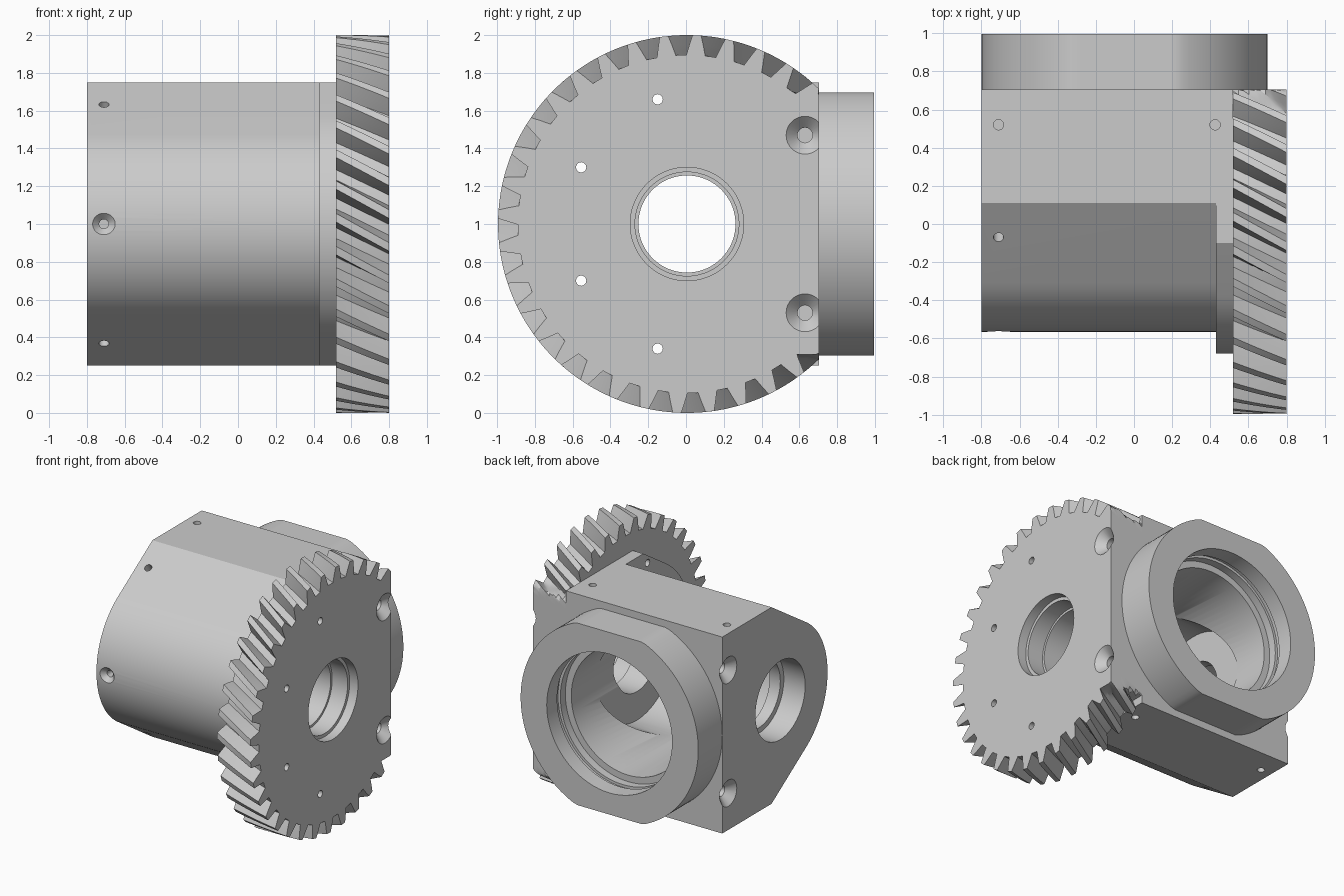
import bpy, bmesh, math
from mathutils import Vector

cube = bpy.data.objects.get("Cube")
if cube:
    bpy.data.objects.remove(cube)

CY, CZ = 0.005, 1.0          # main axis, running along x
BACK = 0.705                 # flat back face of the housing

grey = bpy.data.materials.new("machined grey")
grey.use_nodes = True
grey.diffuse_color = (0.6, 0.6, 0.6, 1)
grey.node_tree.nodes["Principled BSDF"].inputs["Base Color"].default_value = grey.diffuse_color


def loft(name, rings):
    """Closed solid through matching rings of points."""
    bm = bmesh.new()
    loops = [[bm.verts.new(p) for p in ring] for ring in rings]
    n = len(loops[0])
    for a, b in zip(loops, loops[1:]):
        for i in range(n):
            j = (i + 1) % n
            bm.faces.new((a[i], a[j], b[j], b[i]))
    bm.faces.new(loops[0][::-1])
    bm.faces.new(loops[-1])
    if bm.calc_volume(signed=True) < 0:
        bmesh.ops.reverse_faces(bm, faces=bm.faces)
    # Twisted side faces become triangles
    bm.normal_update()
    bent = [f for f in bm.faces if len(f.verts) == 4 and
            abs(f.normal.dot(f.verts[2].co - f.verts[0].co)) > 1e-6]
    bmesh.ops.triangulate(bm, faces=bent)
    mesh = bpy.data.meshes.new(name)
    bm.to_mesh(mesh)
    bm.free()
    mesh.materials.append(grey)
    ob = bpy.data.objects.new(name, mesh)
    bpy.context.collection.objects.link(ob)
    return ob


def lathe(name, origin, axis, profile, n=64):
    """Solid of revolution; profile holds (distance along axis, radius)."""
    q = Vector(axis).to_track_quat('Z', 'Y')
    turn = [2 * math.pi * i / n for i in range(n)]
    return loft(name, [[Vector(origin) + q @ Vector((r * math.cos(a), r * math.sin(a), d))
                        for a in turn] for d, r in profile])


def volume(mesh):
    bm = bmesh.new()
    bm.from_mesh(mesh)
    v = bm.calc_volume(signed=True)
    bm.free()
    return v


def cut(target, tool):
    """Subtract tool; try the next solver if a cut loses the part."""
    tool.hide_render = True
    bpy.context.view_layer.objects.active = target
    before = target.data.copy()
    whole = volume(before)
    for solver in ('EXACT', 'MANIFOLD', 'FLOAT'):
        mod = target.modifiers.new("cut", 'BOOLEAN')
        mod.operation, mod.solver, mod.object = 'DIFFERENCE', solver, tool
        bpy.ops.object.modifier_apply(modifier=mod.name)
        if 0.2 * whole < volume(target.data) < 1.01 * whole:
            break
        target.data = before.copy()


def housing(name, x0, x1, corner_y, radius):
    """Flat top, bottom and back, sloping sides tangent to a round nose."""
    dy = corner_y - CY
    start = math.atan2(0.75, dy) + math.acos(radius / math.hypot(dy, 0.75))
    pts = [(BACK, CZ + 0.75), (corner_y, CZ + 0.75)]
    for i in range(33):
        a = start + (2 * math.pi - 2 * start) * i / 32
        pts.append((CY + radius * math.cos(a), CZ + radius * math.sin(a)))
    pts += [(corner_y, CZ - 0.75), (BACK, CZ - 0.75)]
    return loft(name, [[(x, y, z) for y, z in pts] for x in (x0, x1)]), start


body, slope = housing("body", -0.80, 0.43, 0.11, 0.57)
flange, _ = housing("flange", 0.43, 0.52, -0.10, 0.685)

# Boss on the back, round with flat top and bottom
ring = []
for i in range(120):
    a = 2 * math.pi * i / 120
    ring.append((-0.05 + 0.75 * math.cos(a),
                 CZ + max(-0.695, min(0.695, 0.75 * math.sin(a)))))
boss = loft("back_boss", [[(x, y, z) for x, z in ring] for y in (BACK, 0.995)])

# Helical gear, its back side filled out to a flat pad
TEETH, STEPS, TWIST = 36, 10, 0.155
pitch = 2 * math.pi / TEETH
gap = [(0.18, 0.895), (0.23, 0.922), (0.28, 0.95), (0.37, 1.0)]
tooth = [(-f, r) for f, r in gap[::-1]] + [(0, 0.895)] + gap + [(0.5, 1.0)]


def gear_radius(a, r):
    c, s = math.cos(a), abs(math.sin(a))
    if c > 0:
        r = max(r, 0.69 / max(s, 0.01))
        r = min(r, (BACK - CY) / max(c, 0.01))
    return min(r, 1.0)


rings = []
for step in range(STEPS + 1):
    t = step / STEPS
    shift = math.radians(272) - TWIST * (1 - t)
    ring = []
    for k in range(TEETH):
        for f, r in tooth:
            a = shift + (k + f) * pitch
            r = gear_radius(a, r)
            ring.append((0.52 + 0.28 * t, CY + r * math.cos(a), CZ + r * math.sin(a)))
    rings.append(ring)
gear = loft("helical_gear", rings)

tools = []


def drill(targets, origin, axis, profile, n=64):
    tool = lathe("drill", origin, axis, profile, n)
    tools.append(tool)
    for t in targets:
        cut(t, tool)


# Stepped shaft bore with inner chamber
drill((body, flange, gear), (0, CY, CZ), (1, 0, 0),
      [(-0.9, 0.30), (-0.62, 0.30), (-0.62, 0.257), (-0.53, 0.257), (-0.53, 0.475),
       (0.41, 0.475), (0.41, 0.257), (0.6, 0.257), (0.6, 0.275), (0.73, 0.275),
       (0.73, 0.30), (0.9, 0.30)], 72)

# Large stepped bore through the back boss
drill((body, boss), (-0.05, 0, CZ), (0, 1, 0),
      [(0.0, 0.48), (0.77, 0.48), (0.77, 0.53), (0.83, 0.53), (0.83, 0.55),
       (0.87, 0.55), (0.87, 0.53), (1.1, 0.53)], 72)

pin = [(-0.15, 0.027), (0.05, 0.027)]
for side in (1, -1):
    # Countersunk bolts in both ends
    sink = [(-0.25, 0.04), (-0.06, 0.04), (0.02, 0.12)]
    drill((gear,), (0.80, 0.63, CZ + side * 0.47), (1, 0, 0), sink, 32)
    drill((body,), (-0.80, 0.63, CZ + side * 0.47), (-1, 0, 0), sink, 32)
    # Pin holes in the top, bottom and sloping faces
    for x in (-0.71, 0.425):
        drill((body, flange), (x, 0.52, CZ + side * 0.75), (0, 0, side), pin, 20)
    drill((body,), (-0.71, -0.07, CZ + side * 0.633),
          (0, math.cos(slope), side * math.sin(slope)), pin, 20)
    # Through holes in the gear face
    for y, z in ((-0.15, 0.66), (-0.555, 0.30)):
        drill((flange, gear), (0, y, CZ + side * z), (1, 0, 0),
              [(0.38, 0.027), (0.9, 0.027)], 20)

# Countersunk hole in the nose
drill((body,), (-0.71, -0.565, CZ), (0, -1, 0),
      [(-0.2, 0.025), (-0.035, 0.025), (0.02, 0.08)], 32)

for tool in tools:
    bpy.data.objects.remove(tool)

# Smooth the round faces, keep the edges sharp
bpy.ops.object.select_all(action='DESELECT')
for ob in (body, flange, boss, gear):
    ob.select_set(True)
bpy.context.view_layer.objects.active = body
bpy.ops.object.shade_smooth_by_angle(angle=math.radians(25))
